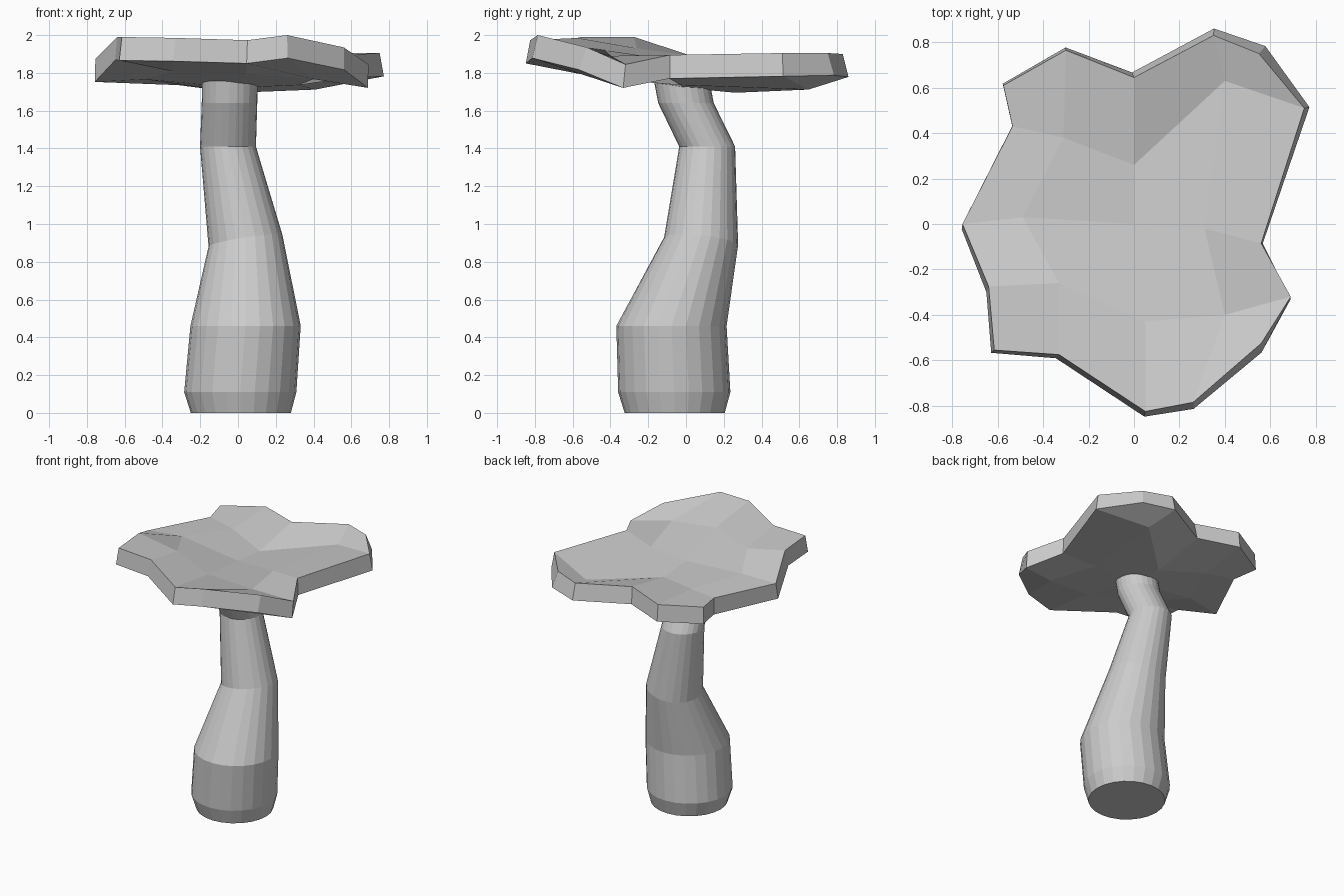
import bpy
from math import sin, cos, tau


def make_object(name, verts, faces):
    mesh = bpy.data.meshes.new(name)
    mesh.from_pydata(verts, [], faces)
    obj = bpy.data.objects.new(name, mesh)
    bpy.context.collection.objects.link(obj)
    return obj


# Crooked stem: rings of (centre x, centre y, centre z, radius, slope along x, slope along y)
SIDES = 24
rings = [
    (0.015, -0.06, 0.00, 0.265, 0, 0),
    (0.012, -0.062, 0.11, 0.297, 0, 0),
    (0.04, -0.077, 0.46, 0.292, 0, 0),
    (0.04, 0.08, 0.91, 0.196, 0.15, -0.1),
    (-0.053, 0.112, 1.41, 0.148, 0, 0),
    (-0.045, 0.0, 1.64, 0.147, 0, 0),
    (-0.043, -0.025, 1.77, 0.147, 0, 0),
]
verts = []
for cx, cy, cz, r, sx, sy in rings:
    for i in range(SIDES):
        dx, dy = r * cos(tau * i / SIDES), r * sin(tau * i / SIDES)
        verts.append((cx + dx, cy + dy, cz + sx * dx + sy * dy))
faces = [tuple(reversed(range(SIDES))),
         tuple(range(SIDES * (len(rings) - 1), SIDES * len(rings)))]
for k in range(len(rings) - 1):
    for i in range(SIDES):
        a, b = k * SIDES + i, k * SIDES + (i + 1) % SIDES
        faces.append((a, b, b + SIDES, a + SIDES))
make_object("stem", verts, faces)

# Ragged cap: a distorted 5 x 5 grid, front row first, thickened downwards
cap_rows = [
    [(-0.615, -0.555, 1.99), (-0.33, -0.575, 1.985), (0.05, -0.825, 1.973),
     (0.26, -0.785, 2.0), (0.56, -0.525, 1.935)],
    [(-0.64, -0.275, 1.99), (-0.33, -0.26, 1.93), (0.05, -0.43, 1.92),
     (0.40, -0.40, 1.89), (0.69, -0.32, 1.845)],
    [(-0.755, 0.0, 1.875), (-0.49, 0.03, 1.89), (0.0, 0.0, 1.845),
     (0.31, -0.02, 1.86), (0.56, -0.085, 1.895)],
    [(-0.535, 0.43, 1.87), (-0.31, 0.38, 1.86), (0.0, 0.26, 1.82),
     (0.40, 0.63, 1.835), (0.75, 0.51, 1.905)],
    [(-0.575, 0.61, 1.88), (-0.30, 0.765, 1.885), (0.0, 0.645, 1.895),
     (0.35, 0.83, 1.9), (0.55, 0.75, 1.905)],
]
verts = [p for row in cap_rows for p in row]
faces = [(j * 5 + i, j * 5 + i + 1, j * 5 + i + 6, j * 5 + i + 5)
         for j in range(4) for i in range(4)]
cap = make_object("cap", verts, faces)
solid = cap.modifiers.new("thickness", 'SOLIDIFY')
solid.thickness = 0.125
solid.offset = -1
